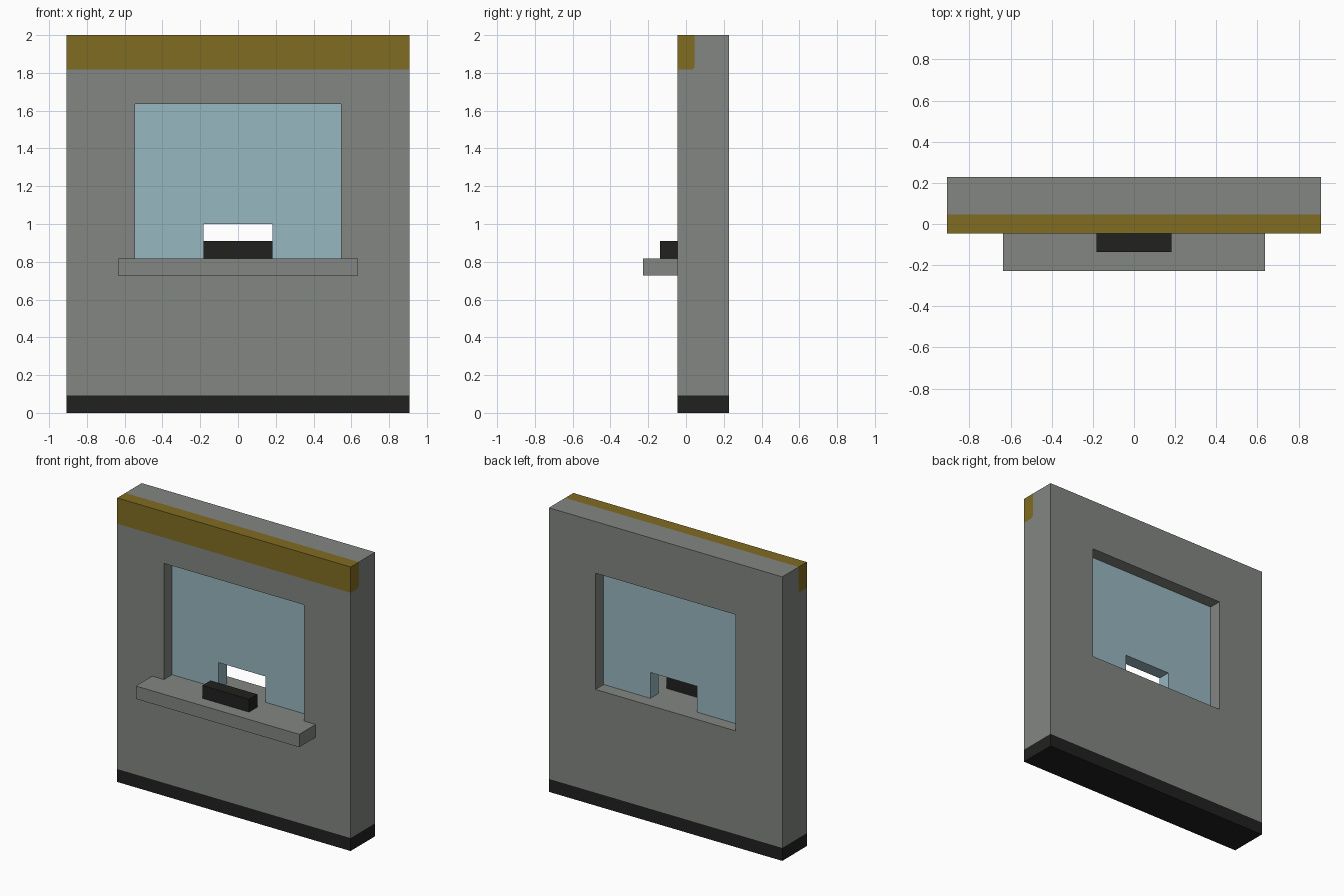
import bpy
import bmesh
from mathutils import Vector

cube = bpy.data.objects.get("Cube")
if cube:
    bpy.data.objects.remove(cube, do_unlink=True)

U = 1 / 11  # building module


def material(name, rgb):
    """Flat material from 0-255 sRGB values."""
    lin = [(c / 255 / 12.92) if c < 11 else ((c / 255 + 0.055) / 1.055) ** 2.4 for c in rgb]
    mat = bpy.data.materials.new(name)
    mat.use_nodes = True
    mat.diffuse_color = (*lin, 1)
    mat.node_tree.nodes["Principled BSDF"].inputs["Base Color"].default_value = (*lin, 1)
    return mat


concrete = material("grey concrete", (130, 134, 129))
ochre = material("ochre trim", (129, 108, 34))
glass = material("pale blue glass", (151, 183, 192))
black = material("black rubber", (33, 33, 32))


def prism(name, profile, axis, start, end, mat):
    """Extrude a profile, in modules: (y, z) along x, or (x, z) along y."""
    def place(p, t):
        return Vector((t, p[0], p[1]) if axis == "x" else (p[0], t, p[1])) * U
    bm = bmesh.new()
    face = bm.faces.new([bm.verts.new(place(p, start)) for p in profile])
    extruded = bmesh.ops.extrude_face_region(bm, geom=[face])
    moved = [v for v in extruded["geom"] if isinstance(v, bmesh.types.BMVert)]
    bmesh.ops.translate(bm, verts=moved, vec=place((0, 0), end - start))
    bmesh.ops.recalc_face_normals(bm, faces=bm.faces)
    mesh = bpy.data.meshes.new(name)
    bm.to_mesh(mesh)
    bm.free()
    mesh.materials.append(mat)
    obj = bpy.data.objects.new(name, mesh)
    bpy.context.collection.objects.link(obj)
    return obj


def box(name, half_width, y0, y1, z0, z1, mat):
    return prism(name, [(y0, z0), (y1, z0), (y1, z1), (y0, z1)],
                 "x", -half_width, half_width, mat)


FRONT, BACK, TOP, C = -0.5, 2.5, 22, 0.14

# Wall with a notch along the top front edge for the trim
wall = prism("wall", [(FRONT, 1), (BACK, 1), (BACK, TOP), (0.5, TOP),
                      (0.5, 20 + C), (0.5 - C, 20), (FRONT, 20)], "x", -10, 10, concrete)

# Window opening cut through the wall
cutter = box("window_cutter", 6, -2, 4, 9, 18, concrete)
cut = wall.modifiers.new("window opening", "BOOLEAN")
cut.operation, cut.solver, cut.object = "DIFFERENCE", "EXACT", cutter
bpy.context.view_layer.update()
wall_eval = wall.evaluated_get(bpy.context.evaluated_depsgraph_get())
cut_mesh = bpy.data.meshes.new_from_object(wall_eval)
wall.modifiers.clear()
wall.data = cut_mesh
bpy.data.objects.remove(cutter, do_unlink=True)

# Flush trim along the top, with a small chamfer at its lower back edge
prism("top_trim", [(FRONT, 20), (0.5 - C, 20), (0.5, 20 + C), (0.5, TOP), (FRONT, TOP)],
      "x", -10, 10, ochre)

# Skirting under the wall
box("base_plinth", 10, FRONT, BACK, 0, 1, black)

# Glass pane with a serving gap at the bottom
prism("window_pane", [(-6, 9), (-2, 9), (-2, 11), (2, 11), (2, 9), (6, 9), (6, 18), (-6, 18)],
      "y", 0.5, 1.5, glass)

# Counter shelf and the tray on it
box("counter_shelf", 7, -2.5, FRONT, 8, 9, concrete)
box("counter_tray", 2, -1.5, FRONT, 9, 10, black)
